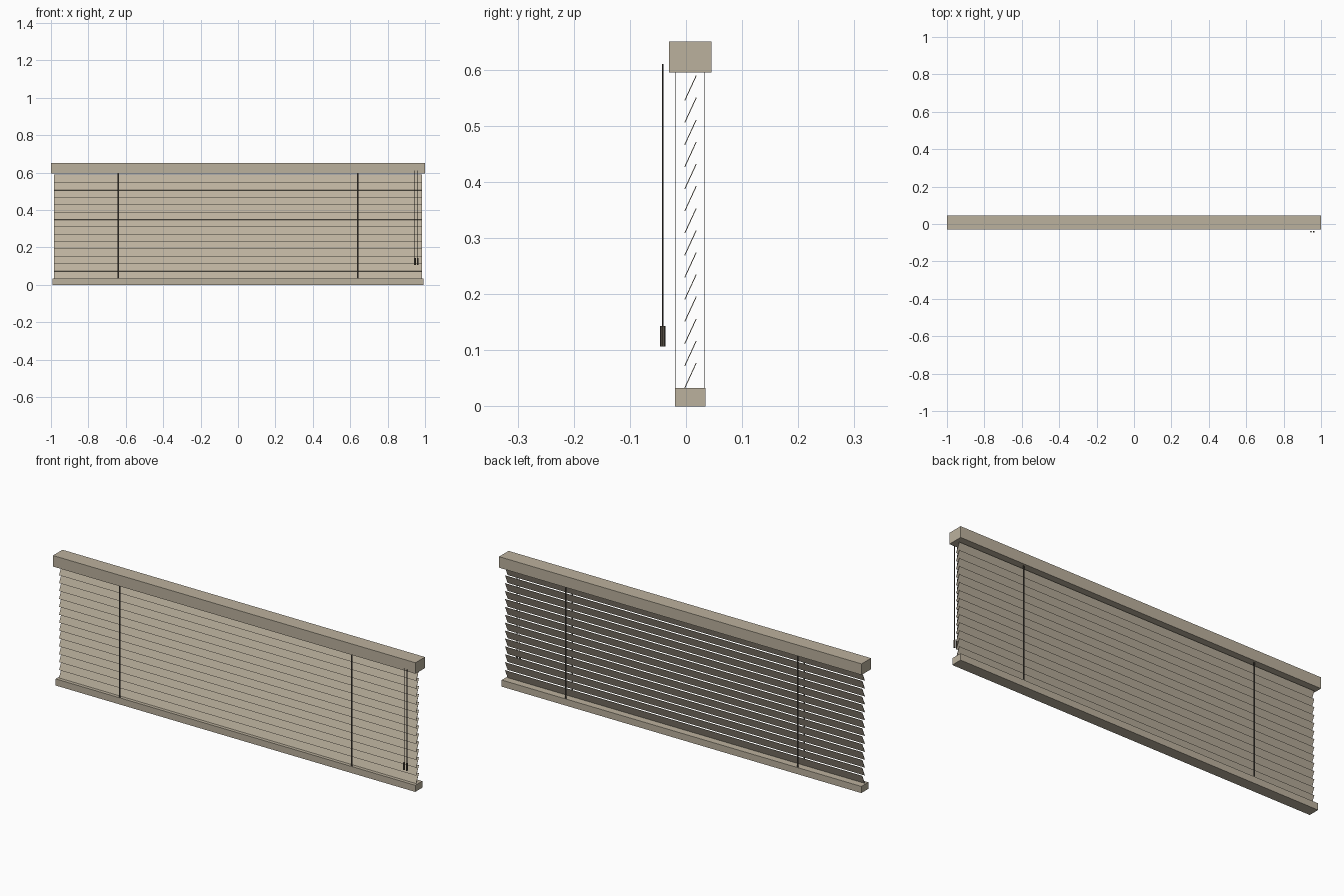
import bpy, bmesh, math
from mathutils import Matrix

cube = bpy.data.objects.get("Cube")
if cube:
    bpy.data.objects.remove(cube, do_unlink=True)


def material(name, rgb):
    m = bpy.data.materials.new(name)
    m.use_nodes = True
    m.diffuse_color = (*rgb, 1)
    m.node_tree.nodes["Principled BSDF"].inputs["Base Color"].default_value = (*rgb, 1)
    return m


beige = material("warm beige", (0.50, 0.44, 0.34))
cord_brown = material("dark cord", (0.05, 0.043, 0.034))
tassel_brown = material("tassel brown", (0.12, 0.10, 0.075))


def finish(name, bm, mat):
    mesh = bpy.data.meshes.new(name)
    bm.to_mesh(mesh)
    bm.free()
    mesh.materials.append(mat)
    obj = bpy.data.objects.new(name, mesh)
    bpy.context.collection.objects.link(obj)
    return obj


def box(name, size, centre, mat, tilt=0):
    bm = bmesh.new()
    bmesh.ops.create_cube(bm, size=1, matrix=Matrix.Diagonal((*size, 1)))
    obj = finish(name, bm, mat)
    obj.location = centre
    obj.rotation_euler.x = tilt
    return obj


def rod(name, radius, x, y, bottom, top, mat, sides=8):
    bm = bmesh.new()
    bmesh.ops.create_cone(bm, cap_ends=True, segments=sides, radius1=radius,
                          radius2=radius, depth=top - bottom)
    obj = finish(name, bm, mat)
    obj.location = (x, y, (bottom + top) / 2)
    return obj


# Head rail and bottom rail
box("head_rail", (2.0, 0.075, 0.055), (0, 0.0075, 0.6225), beige)
box("bottom_rail", (1.984, 0.055, 0.033), (0, 0.0075, 0.0165), beige)

# Tilted slats, lower edge towards the front
SLATS, PITCH = 14, 0.0394
rise, run = 0.0445, 0.0205
for i in range(SLATS):
    box(f"slat_{i + 1}", (1.97, math.hypot(rise, run), 0.0016),
        (0, 0.008, 0.055 + i * PITCH), beige, math.atan2(rise, run))

# Ladder cords in front of and behind the slats
for side, x in (("right", -0.64), ("left", 0.64)):
    for face, y in (("front", -0.018), ("back", 0.0325)):
        box(f"{side}_{face}_ladder_cord", (0.008, 0.0012, 0.562),
            (x, y, 0.314), cord_brown)

# Pair of pull cords with tassels
for name, x in (("inner", 0.946), ("outer", 0.961)):
    rod(f"{name}_pull_cord", 0.0016, x, -0.0415, 0.14, 0.61, cord_brown, 6)
    rod(f"{name}_tassel", 0.0047, x, -0.0415, 0.107, 0.143, tassel_brown)
